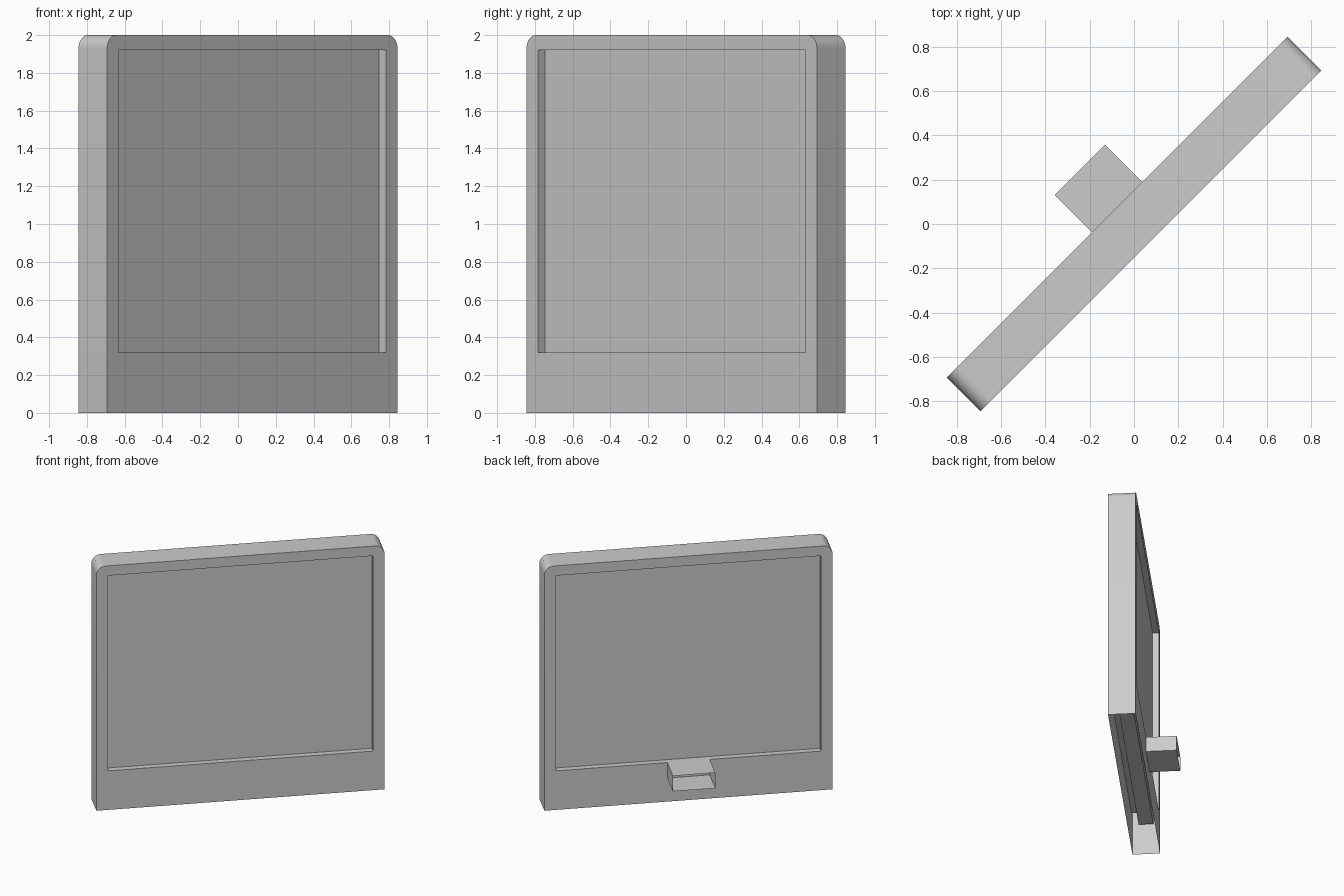
import bpy, bmesh, math
from mathutils import Matrix, Vector

if "Cube" in bpy.data.objects:
    bpy.data.objects.remove(bpy.data.objects["Cube"])

TURN = Matrix.Rotation(math.radians(45), 4, 'Z')   # whole sign stands diagonally
HALF_LEN, HALF_THICK, HEIGHT, RADIUS = 1.087, 0.107, 2.0, 0.07
WIN_X, WIN_Z0, WIN_Z1, SCREEN_Y = 1.0, 0.32, 1.92, 0.057


def finish(bm, name, recalc=True):
    if recalc:
        bmesh.ops.recalc_face_normals(bm, faces=bm.faces[:])
    bm.transform(TURN)
    mesh = bpy.data.meshes.new(name)
    bm.to_mesh(mesh)
    bm.free()
    ob = bpy.data.objects.new(name, mesh)
    bpy.context.collection.objects.link(ob)
    return ob


def ring(bm, pts, y):
    return [bm.verts.new((x, y, z)) for x, z in pts]


def wall(bm, a, b, closed=True):
    n = len(a)
    for i in range(n if closed else n - 1):
        j = (i + 1) % n
        bm.faces.new((a[i], a[j], b[j], b[i]))


def box(bm, x0, x1, y0, y1, z0, z1):
    m = Matrix.Translation(((x0 + x1) / 2, (y0 + y1) / 2, (z0 + z1) / 2))
    m = m @ Matrix.Diagonal((x1 - x0, y1 - y0, z1 - z0, 1))
    bmesh.ops.create_cube(bm, size=1, matrix=m)


# Frame outline: open at the bottom, rounded top corners
def arc(sign):
    return [(sign * (HALF_LEN - RADIUS + RADIUS * math.cos(t)),
             HEIGHT - RADIUS + RADIUS * math.sin(t))
            for t in (math.pi / 2 * i / 8 for i in range(9))]


outline = [(HALF_LEN, 0)] + arc(1) + arc(-1)[::-1] + [(-HALF_LEN, 0)]
window = [(WIN_X, WIN_Z0), (WIN_X, WIN_Z1), (-WIN_X, WIN_Z1), (-WIN_X, WIN_Z0)]

# Hollow frame: outer wall, two plates with a window, and the window rims
bm = bmesh.new()
outer = {}
for s in (-1, 1):
    outer[s] = ring(bm, outline, s * HALF_THICK)
    hole = ring(bm, window, s * HALF_THICK)
    rim = ring(bm, window, s * SCREEN_Y)
    edges = []
    for loop in (outer[s], hole):
        for i in range(len(loop)):
            edges.append(bm.edges.new((loop[i], loop[(i + 1) % len(loop)])))
    bmesh.ops.triangle_fill(bm, edges=edges, use_beauty=True,
                            use_dissolve=False, normal=Vector((0, s, 0)))
    wall(bm, hole, rim)
wall(bm, outer[-1], outer[1], closed=False)
frame = finish(bm, "frame")
bpy.context.view_layer.objects.active = frame
frame.select_set(True)
bpy.ops.object.shade_smooth_by_angle(angle=math.radians(30))
frame.select_set(False)

# Screen slab seen through both windows
bm = bmesh.new()
box(bm, -1.066, 1.066, -SCREEN_Y, SCREEN_Y, 0.254, 1.98)
finish(bm, "screen")

# Bracket on the back: box sleeve open at its outer end
bm = bmesh.new()
box(bm, -0.16, 0.16, HALF_THICK, 0.345, 0.193, 0.32)
bm.normal_update()
bmesh.ops.delete(bm, geom=[f for f in bm.faces if abs(f.normal.y) > 0.9], context='FACES_ONLY')
finish(bm, "back_sleeve", recalc=False)
